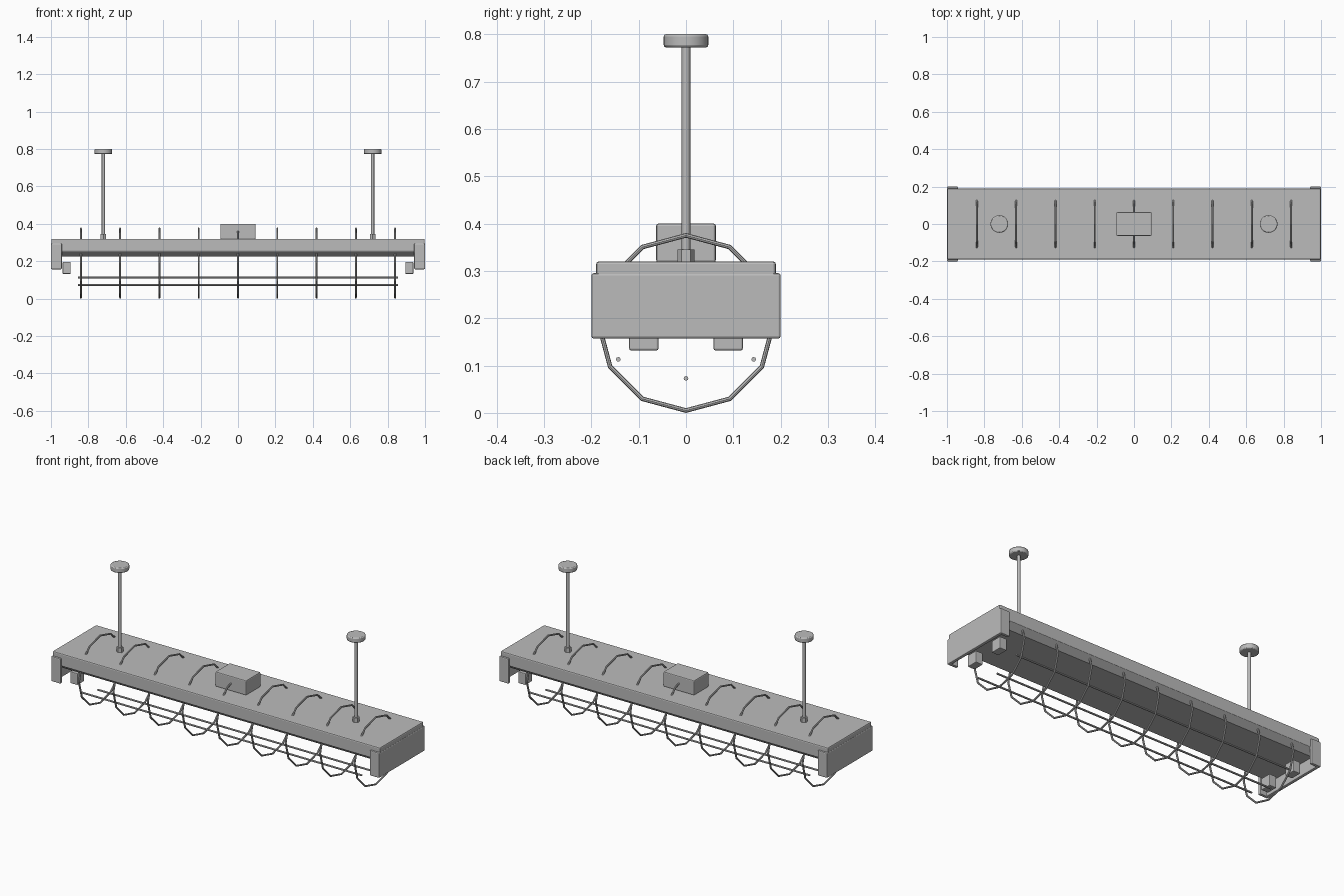
import bpy, bmesh, math
from mathutils import Matrix, Vector

if "Cube" in bpy.data.objects:
    bpy.data.objects.remove(bpy.data.objects["Cube"])

grey = bpy.data.materials.new("metal grey")
grey.diffuse_color = (0.5, 0.5, 0.5, 1)
grey.use_nodes = True
grey.node_tree.nodes["Principled BSDF"].inputs["Base Color"].default_value = grey.diffuse_color


def finish(name, bm, bevel=0.0, smooth=False):
    bmesh.ops.recalc_face_normals(bm, faces=bm.faces)
    me = bpy.data.meshes.new(name)
    bm.to_mesh(me)
    bm.free()
    me.materials.append(grey)
    ob = bpy.data.objects.new(name, me)
    bpy.context.collection.objects.link(ob)
    if bevel:
        m = ob.modifiers.new("Bevel", 'BEVEL')
        m.width = bevel
        m.segments = 2
        m.limit_method = 'ANGLE'
        m.angle_limit = math.radians(50)
    if smooth:
        bpy.ops.object.select_all(action='DESELECT')
        ob.select_set(True)
        bpy.context.view_layer.objects.active = ob
        bpy.ops.object.shade_smooth_by_angle(angle=math.radians(40))
    return ob


def box(name, lo, hi, bevel=0.0):
    bm = bmesh.new()
    lo, hi = Vector(lo), Vector(hi)
    mat = Matrix.Translation((lo + hi) / 2) @ Matrix.Diagonal((*(hi - lo), 1))
    bmesh.ops.create_cube(bm, size=1, matrix=mat)
    return finish(name, bm, bevel)


def cylinder(name, r, centre, length, sides, axis='Z', bevel=0.0):
    bm = bmesh.new()
    mat = Matrix.Translation(centre)
    if axis == 'X':
        mat = mat @ Matrix.Rotation(math.pi / 2, 4, 'Y')
    bmesh.ops.create_cone(bm, cap_ends=True, segments=sides, radius1=r,
                          radius2=r, depth=length, matrix=mat)
    return finish(name, bm, bevel, smooth=sides > 6)


def prism(name, profile, x0, x1, bevel=0.0):
    # extrude a y-z outline along x
    bm = bmesh.new()
    a = [bm.verts.new((x0, y, z)) for y, z in profile]
    b = [bm.verts.new((x1, y, z)) for y, z in profile]
    bm.faces.new(a)
    bm.faces.new(b)
    n = len(a)
    for i in range(n):
        j = (i + 1) % n
        bm.faces.new((a[i], a[j], b[j], b[i]))
    return finish(name, bm, bevel)


def guard_ring(name, x, cz, radius, wire, count=12, sides=8):
    # twelve-sided wire hoop in the y-z plane
    bm = bmesh.new()
    rows = []
    for i in range(count):
        t = 2 * math.pi * i / count
        row = []
        for k in range(sides):
            p = 2 * math.pi * k / sides
            r = radius + wire * math.cos(p)
            row.append(bm.verts.new((x + wire * math.sin(p),
                                     r * math.cos(t), cz + r * math.sin(t))))
        rows.append(row)
    for i in range(count):
        for k in range(sides):
            u, v = rows[i], rows[(i + 1) % count]
            m = (k + 1) % sides
            bm.faces.new((u[k], u[m], v[m], v[k]))
    return finish(name, bm)


# housing and its tapered underside
box("housing", (-0.998, -0.19, 0.25), (0.998, 0.19, 0.32), 0.006)
prism("reflector", [(-0.188, 0.252), (0.188, 0.252), (0.155, 0.225), (-0.155, 0.225)],
      -0.985, 0.985)

# end caps: plate with two side flanges, plus lamp sockets
for s, side in ((-1, "left"), (1, "right")):
    u = [(1.0, -0.2), (1.0, 0.2), (0.942, 0.2), (0.942, 0.183),
         (0.982, 0.183), (0.982, -0.183), (0.942, -0.183), (0.942, -0.2)]
    bm = bmesh.new()
    low = [bm.verts.new((s * x, y, 0.157)) for x, y in u]
    high = [bm.verts.new((s * x, y, 0.295)) for x, y in u]
    bm.faces.new(low)
    bm.faces.new(high)
    for i in range(8):
        j = (i + 1) % 8
        bm.faces.new((low[i], low[j], high[j], high[i]))
    finish(side + "_end_cap", bm, 0.005)
    for t, face in ((-1, "front"), (1, "back")):
        xs = sorted((s * 0.895, s * 0.938))
        ys = sorted((t * 0.058, t * 0.12))
        box(f"{side}_{face}_socket", (xs[0], ys[0], 0.132), (xs[1], ys[1], 0.196), 0.004)

    # hanging rod, hex nut and ceiling canopy
    x = s * 0.72
    cylinder(side + "_rod", 0.009, (x, 0, 0.545), 0.46, 12)
    cylinder(side + "_rod_nut", 0.018, (x, 0, 0.332), 0.026, 6)
    cylinder(side + "_canopy", 0.047, (x, 0, 0.786), 0.028, 32, bevel=0.005)

# junction box on top
box("junction_box", (-0.094, -0.063, 0.318), (0.094, 0.063, 0.4), 0.005)

# wire guard: hoops and long wires
for i in range(9):
    guard_ring(f"guard_hoop_{i + 1}", (i - 4) * 0.21, 0.19, 0.185, 0.005)
for name, y, z in (("front", -0.143, 0.113), ("middle", 0, 0.073), ("back", 0.143, 0.113)):
    cylinder(name + "_guard_wire", 0.005, (0, y, z), 1.71, 8, axis='X')
